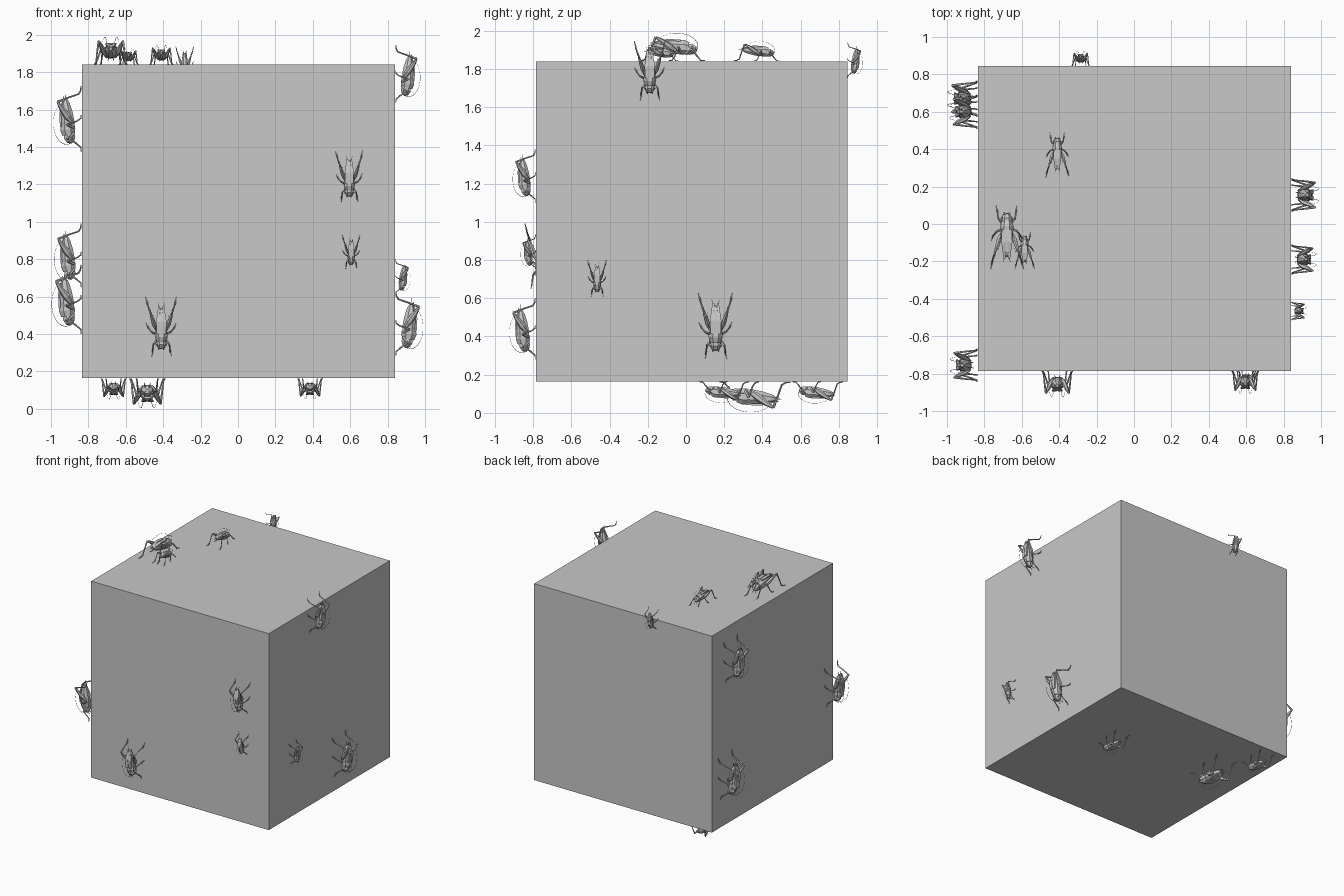
import bpy, bmesh, math
from mathutils import Vector, Matrix

if "Cube" in bpy.data.objects:
    bpy.data.objects.remove(bpy.data.objects["Cube"])

grey = bpy.data.materials.new("plain grey")
grey.diffuse_color = (0.58, 0.58, 0.58, 1)
grey.use_nodes = True
grey.node_tree.nodes["Principled BSDF"].inputs["Base Color"].default_value = grey.diffuse_color


def tube(bm, pts, radii, sides=6, squash=1.0):
    """Loft closed rings of given radius along a path; squash scales width across."""
    pts = [Vector(p) for p in pts]
    rings = []
    for i, p in enumerate(pts):
        d = (pts[min(i + 1, len(pts) - 1)] - pts[max(i - 1, 0)]).normalized()
        side = d.cross(Vector((0, 0, 1)))
        side = side.normalized() if side.length > 0.05 else Vector((1, 0, 0))
        up = side.cross(d).normalized()
        ring = []
        for k in range(sides):
            a = 2 * math.pi * (k + 0.5) / sides
            ring.append(bm.verts.new(p + side * math.cos(a) * radii[i] * squash
                                     + up * math.sin(a) * radii[i]))
        rings.append(ring)
    for r0, r1 in zip(rings, rings[1:]):
        for k in range(sides):
            n = (k + 1) % sides
            bm.faces.new((r0[k], r0[n], r1[n], r1[k]))
    bm.faces.new(rings[0][::-1])
    bm.faces.new(rings[-1])


def insect_mesh():
    """Cricket of overall length 1, head towards +Y, feet on Z = 0."""
    bm = bmesh.new()
    # abdomen, collar and head
    tube(bm, [(0, -.31, .25), (0, -.24, .25), (0, -.1, .235), (0, .04, .22), (0, .14, .21)],
         [.025, .07, .1, .115, .105], 8, .9)
    tube(bm, [(0, .1, .215), (0, .16, .215), (0, .24, .2)], [.12, .125, .105], 8, .92)
    tube(bm, [(0, .23, .19), (0, .28, .185), (0, .33, .165), (0, .36, .14)],
         [.085, .095, .075, .03], 8, .95)
    for s in (-1, 1):
        # folded wing
        tube(bm, [(s * .04, .12, .32), (s * .05, -.08, .33), (s * .035, -.34, .28)],
             [.02, .02, .008], 4, 2.6)
        # eye
        tube(bm, [(s * .07, .27, .215), (s * .075, .295, .215), (s * .07, .32, .205)],
             [.012, .026, .012], 6)
        # hind leg: thick thigh, thin shin, foot
        tube(bm, [(s * .08, .06, .15), (s * .12, -.04, .22), (s * .16, -.16, .31), (s * .19, -.26, .37)],
             [.03, .055, .038, .018], 6, .75)
        tube(bm, [(s * .19, -.26, .375), (s * .215, -.33, .2), (s * .23, -.38, .05)],
             [.02, .014, .012], 5)
        tube(bm, [(s * .23, -.375, .055), (s * .24, -.43, .02), (s * .26, -.5, .012)],
             [.014, .012, .007], 5)
        # middle leg
        tube(bm, [(s * .07, .13, .13), (s * .16, .09, .22)], [.026, .018], 5)
        tube(bm, [(s * .16, .09, .225), (s * .21, .03, .07), (s * .23, -.01, .015), (s * .25, -.06, .01)],
             [.017, .011, .011, .006], 5)
        # front leg
        tube(bm, [(s * .06, .21, .12), (s * .13, .29, .19)], [.025, .017], 5)
        tube(bm, [(s * .13, .285, .195), (s * .145, .38, .08), (s * .15, .43, .015), (s * .165, .5, .01)],
             [.017, .012, .011, .006], 5)
        # tail feeler, mouth feeler
        tube(bm, [(s * .02, -.28, .25), (s * .06, -.4, .25)], [.01, .003], 4)
        tube(bm, [(s * .03, .34, .13), (s * .045, .37, .07)], [.01, .005], 4)
        # antenna swept back over the body
        arc = []
        for i in range(11):
            t = i / 10
            a = math.radians(-15 + 160 * t)
            arc.append((s * (.03 + .1 * t), .06 + .33 * math.cos(a), .235 + .2 * math.sin(a)))
        tube(bm, [(s * .03, .34, .19)] + arc, [.006] + [.005 - .0003 * i for i in range(11)], 4)
    bmesh.ops.recalc_face_normals(bm, faces=bm.faces)
    me = bpy.data.meshes.new("cricket")
    bm.to_mesh(me)
    bm.free()
    me.materials.append(grey)
    return me


# large block
X0, X1, Y0, Y1, Z0, Z1 = -.835, .84, -.785, .845, .165, 1.84
bpy.ops.mesh.primitive_cube_add(size=1, location=((X0 + X1) / 2, (Y0 + Y1) / 2, (Z0 + Z1) / 2))
block = bpy.context.object
block.name = "block"
block.scale = (X1 - X0, Y1 - Y0, Z1 - Z0)
block.data.materials.append(grey)

# per side: outward normal, head direction, list of (position, length)
DOWN = (0, 0, -1)
sides = {
    "front": ((0, -1, 0), DOWN, [((-.41, Y0, .44), .32), ((.595, Y0, 1.24), .28), ((.605, Y0, .84), .185)]),
    "left": ((-1, 0, 0), DOWN, [((X0, .6, 1.55), .35), ((X0, -.755, .82), .34), ((X0, .67, .585), .37)]),
    "right": ((1, 0, 0), DOWN, [((X1, -.19, 1.79), .31), ((X1, -.465, .705), .19), ((X1, .155, .455), .345)]),
    "back": ((0, 1, 0), DOWN, [((-.285, Y1, 1.845), .185)]),
    "top": ((0, 0, 1), (0, 1, 0), [((-.68, -.07, Z1), .34), ((-.41, .37, Z1), .24), ((-.585, -.14, Z1), .2)]),
    "bottom": (DOWN, (0, -1, 0), [((.385, .2, Z0), .26), ((-.485, .36, Z0), .37), ((-.665, .69, Z0), .265)]),
}

mesh = insect_mesh()
for side_name, (normal, head, places) in sides.items():
    n, h = Vector(normal), Vector(head)
    rot = Matrix((h.cross(n), h, n)).transposed().to_4x4()
    for i, (pos, size) in enumerate(places):
        ob = bpy.data.objects.new(f"{side_name}_cricket_{i + 1}", mesh)
        bpy.context.collection.objects.link(ob)
        ob.matrix_world = Matrix.Translation(pos) @ rot @ Matrix.Scale(size, 4)
